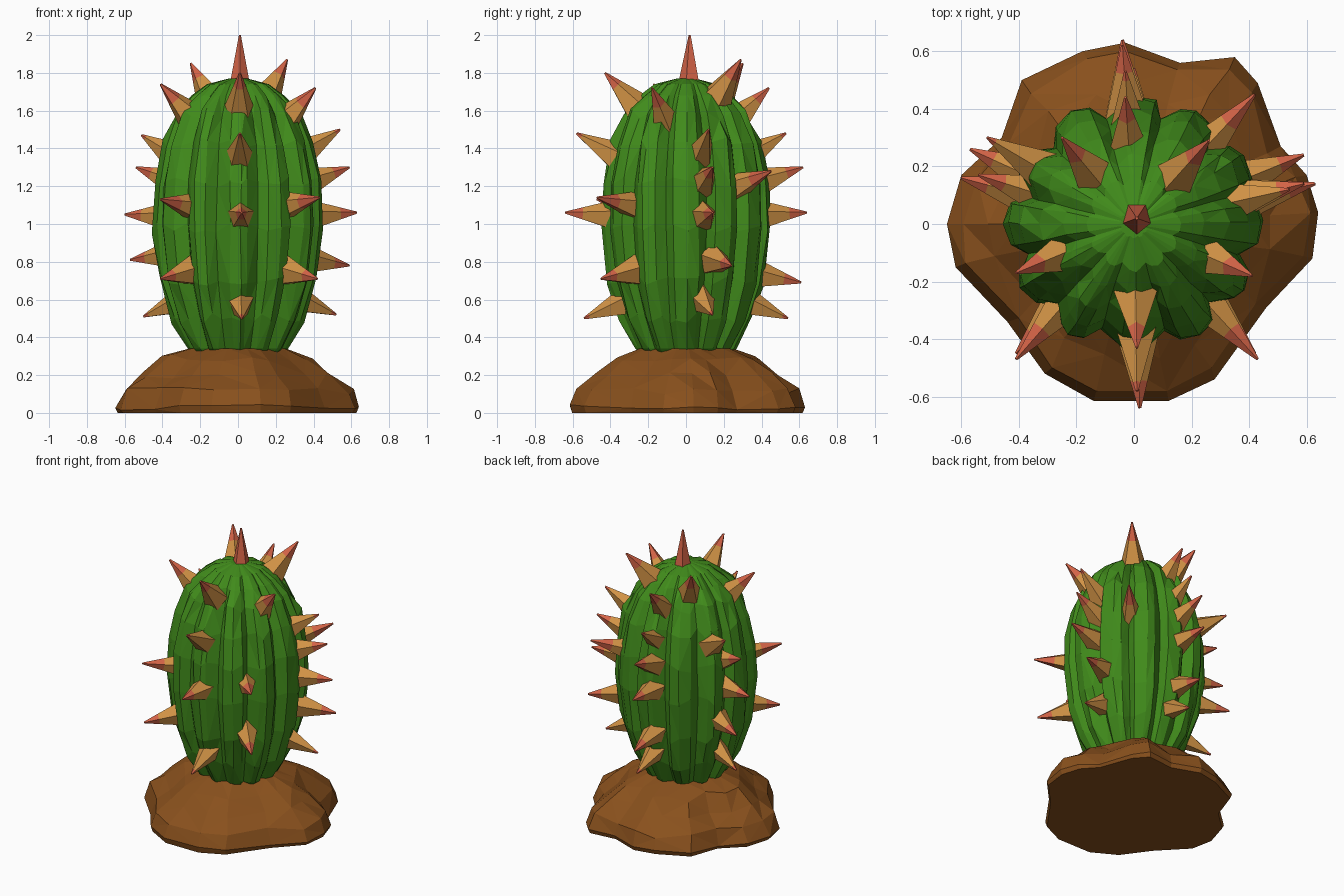
import bpy, bmesh, math, random
from mathutils import Vector

if "Cube" in bpy.data.objects:
    bpy.data.objects.remove(bpy.data.objects["Cube"])

random.seed(4)


def material(name, rgb):
    m = bpy.data.materials.new(name)
    m.diffuse_color = (*rgb, 1)
    m.use_nodes = True
    m.node_tree.nodes["Principled BSDF"].inputs["Base Color"].default_value = m.diffuse_color
    return m


GREEN = material("cactus green", (0.052, 0.26, 0.011))
BROWN = material("soil brown", (0.25, 0.081, 0.012))
TAN = material("spine tan", (0.64, 0.29, 0.06))
RED = material("spine tip red", (0.65, 0.125, 0.062))


def make_object(name, bm, mats):
    bmesh.ops.recalc_face_normals(bm, faces=bm.faces)
    me = bpy.data.meshes.new(name)
    bm.to_mesh(me)
    bm.free()
    for m in mats:
        me.materials.append(m)
    ob = bpy.data.objects.new(name, me)
    bpy.context.collection.objects.link(ob)
    return ob


def loft(bm, rings):
    """Skin a stack of equal-sized point rings and cap both ends."""
    loops = [[bm.verts.new(p) for p in r] for r in rings]
    n = len(loops[0])
    for a, b in zip(loops, loops[1:]):
        for i in range(n):
            j = (i + 1) % n
            bm.faces.new((a[i], a[j], b[j], b[i]))
    bm.faces.new(loops[0][::-1])
    bm.faces.new(loops[-1])


def jit(a):
    return random.uniform(-a, a)


# Soil mound: irregular plan outline, scaled up the height
outline = [(.64, .04), (.62, -.12), (.46, -.29), (.28, -.54), (.12, -.615), (-.14, -.615),
           (-.31, -.52), (-.44, -.34), (-.62, -.15), (-.65, 0), (-.60, .17), (-.46, .30),
           (-.39, .50), (-.18, .60), (-.03, .63), (.16, .56), (.35, .58), (.43, .49),
           (.51, .27), (.60, .17)]
bm = bmesh.new()
rings = []
for s, z in [(.98, 0), (1, .03), (.935, .115), (.76, .20), (.6, .29), (.4, .34), (.2, .345)]:
    k = 0.0 if z < .05 or z > .33 else 1.0
    rings.append([(x * (s + k * jit(.03)), y * (s + k * jit(.03)), z + k * jit(.02) + (jit(.015) if z == .03 else 0))
                  for x, y in outline])
loft(bm, rings)
bmesh.ops.triangulate(bm, faces=[f for f in bm.faces if len(f.verts) == 4])
make_object("soil_mound", bm, [BROWN])

# Ribbed cactus body: egg profile with twelve lobes
profile = [(.20, .28), (.265, .34), (.35, .50), (.415, .70), (.45, .98),
           (.442, 1.22), (.40, 1.43), (.33, 1.58), (.245, 1.68), (.165, 1.74), (.05, 1.77)]
RIBS = 12
lobe = [.85, .965, 1.0, .965]
bm = bmesh.new()
rings = []
shift = [jit(.04) for _ in range(RIBS * 4)]
for r, z in profile:
    ring = []
    for i in range(RIBS * 4):
        a = 2 * math.pi * (i - 2) / (RIBS * 4) + shift[i] + jit(.012)
        rr = r * lobe[i % 4] * (1 + jit(.015))
        ring.append((rr * math.cos(a), rr * math.sin(a), z + (jit(.03) if .4 < z < 1.6 else 0)))
    rings.append(ring)
loft(bm, rings)
bmesh.ops.triangulate(bm, faces=[f for f in bm.faces if len(f.verts) == 4])
make_object("cactus_body", bm, [GREEN])


# Spines: five-sided cones with a red tip section
def spine(name, tip, direction, length=.25, radius=.088, red_from=.66):
    d = direction.normalized()
    side = d.cross(Vector((0, 0, 1)))
    side = side.normalized() if side.length > .01 else Vector((1, 0, 0))
    up = side.cross(d)
    bm = bmesh.new()
    rings = []
    for t in (0, red_from, 1):
        c = tip - d * length * (1 - t)
        r = radius * (1 - t) + .006 * t
        rings.append([c + r * (.9 * side * math.cos(a) + up * math.sin(a))
                      for a in (math.pi / 2 + i * 2 * math.pi / 5 for i in range(5))])
    loft(bm, rings)
    for f in bm.faces:
        along = (f.calc_center_median() - tip).dot(d) / length + 1
        f.material_index = 1 if along > red_from else 0
    make_object(name, bm, [TAN, RED])


groups = {
    "front_spine": [(.01, -.43, 1.80), (.01, -.58, 1.48), (.02, -.64, 1.06), (.02, -.54, .50)],
    "front_side_spine": [(.43, -.47, 1.14), (-.41, -.47, 1.13), (.42, -.45, .71), (-.41, -.45, .71),
                         (.41, -.18, 1.72), (-.41, -.17, 1.74)],
    "right_spine": [(.54, .12, 1.50), (.59, .14, 1.30), (.63, .14, 1.06), (.59, .24, .78), (.52, .14, .52)],
    "left_spine": [(-.51, .30, 1.47), (-.54, .17, 1.30), (-.60, .16, 1.05), (-.57, .26, .81), (-.50, .16, .51)],
    "back_spine": [(-.03, .44, 1.72), (-.03, .53, 1.48), (-.04, .62, 1.30), (-.04, .64, 1.06),
                   (-.03, .61, .69), (0, .54, .50)],
    "back_side_spine": [(.42, .45, 1.28), (.26, .29, 1.87), (-.25, .30, 1.85)],
}
for group, tips in groups.items():
    for i, p in enumerate(tips):
        tip = Vector(p)
        h = math.hypot(tip.x, tip.y)
        k = .76 if tip.z > 1 else .37 if tip.z > .6 else .5
        e = k * math.atan2(tip.z - 1, h)
        d = Vector((tip.x / h * math.cos(e), tip.y / h * math.cos(e), math.sin(e)))
        # Lowest row and shoulder row are nearly all tan
        plain = tip.z < .6 or 1.46 < tip.z < 1.52
        diagonal = tip.z > 1 and "side" in group
        spine(f"{group}_{i + 1}", tip, d, length=.31 if "side" in group and 1 < tip.z < 1.4 else .26,
              red_from=.88 if plain else .56 if diagonal else .64)

# Crown spine, red all over
spine("crown_spine", Vector((.01, .02, 2)), Vector((0, 0, 1)), radius=.06, red_from=.05)
